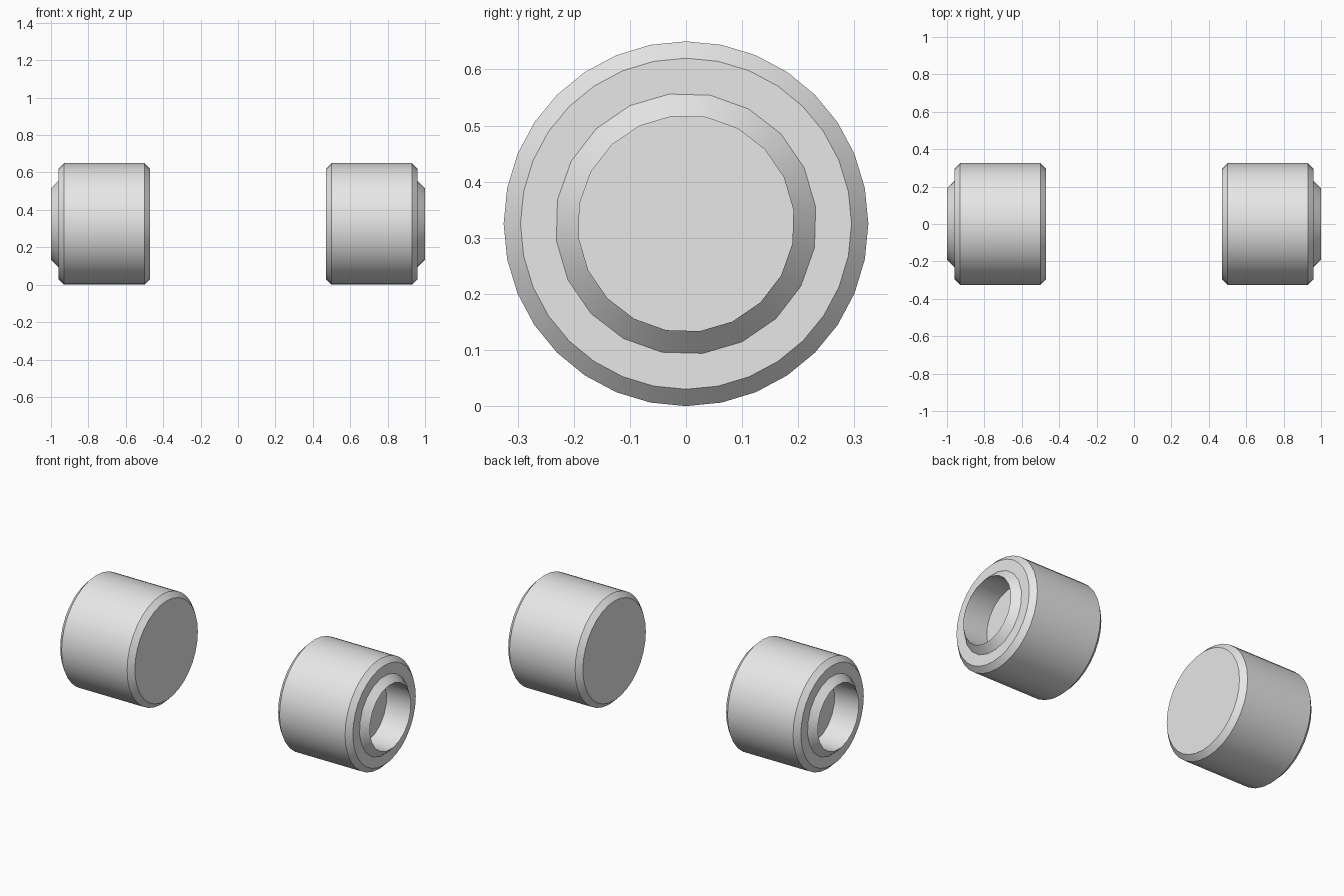
import bpy, bmesh, math

cube = bpy.data.objects.get("Cube")
if cube:
    bpy.data.objects.remove(cube, do_unlink=True)

RADIUS = 0.325

grey = bpy.data.materials.new("plain grey")
grey.use_nodes = True
grey.diffuse_color = (0.8, 0.8, 0.8, 1)
grey.node_tree.nodes["Principled BSDF"].inputs["Base Color"].default_value = (0.8, 0.8, 0.8, 1)


def lathe(name, profile, sides, offset, cap_end, turn):
    """Revolve (x, radius) points about the x axis and cap one end."""
    bm = bmesh.new()
    rings = []
    for x, r in profile:
        angles = [offset + math.tau * i / sides for i in range(sides)]
        rings.append([bm.verts.new((x, r * math.cos(a), r * math.sin(a))) for a in angles])
    for a, b in zip(rings, rings[1:]):
        for i in range(sides):
            j = (i + 1) % sides
            bm.faces.new((a[i], b[i], b[j], a[j]))
    cap = rings[cap_end]
    bm.faces.new(cap if cap_end == 0 else cap[::-1])
    # Profiles run from the inner side outward, then into the recess
    bm.normal_update()
    cap_face = bm.faces[:][-1] if cap_end == 0 else None
    if cap_face and cap_face.normal.x > 0:
        bmesh.ops.reverse_faces(bm, faces=[cap_face])
    for face in bm.faces:
        c = face.calc_center_median()
        face.normal_update()
        # Flat faces other than the inner cap look outward along x
        if abs(face.normal.x) > 0.99:
            flip = face.normal.x < 0 and face is not cap_face
        else:
            radial = face.normal.y * c.y + face.normal.z * c.z
            recess = cap_end != 0 and abs(face.normal.x) < 0.01
            flip = (radial > 0) if recess else (radial < 0)
        if flip:
            face.normal_flip()
    mesh = bpy.data.meshes.new(name)
    bm.to_mesh(mesh)
    bm.free()
    mesh.materials.append(grey)
    obj = bpy.data.objects.new(name, mesh)
    bpy.context.collection.objects.link(obj)
    obj.location.z = RADIUS
    obj.rotation_euler.z = turn
    bpy.ops.object.select_all(action='DESELECT')
    obj.select_set(True)
    bpy.context.view_layer.objects.active = obj
    bpy.ops.object.shade_smooth_by_angle(angle=math.radians(30))
    return obj


# Chamfered drum, closed on the inner side
body = [(0.47, 0.295), (0.5, RADIUS), (0.93, RADIUS), (0.96, 0.295), (0.96, 0.21)]
# Raised sloping collar with a round recess
hub = [(0.96, 0.233), (1.0, 0.193), (0.84, 0.193)]

for side, turn in (("left", 0), ("right", math.pi)):
    lathe(side + "_wheel_body", body, 32, 0, 0, turn)
    lathe(side + "_wheel_hub", hub, 20, math.radians(7.4), -1, turn)
